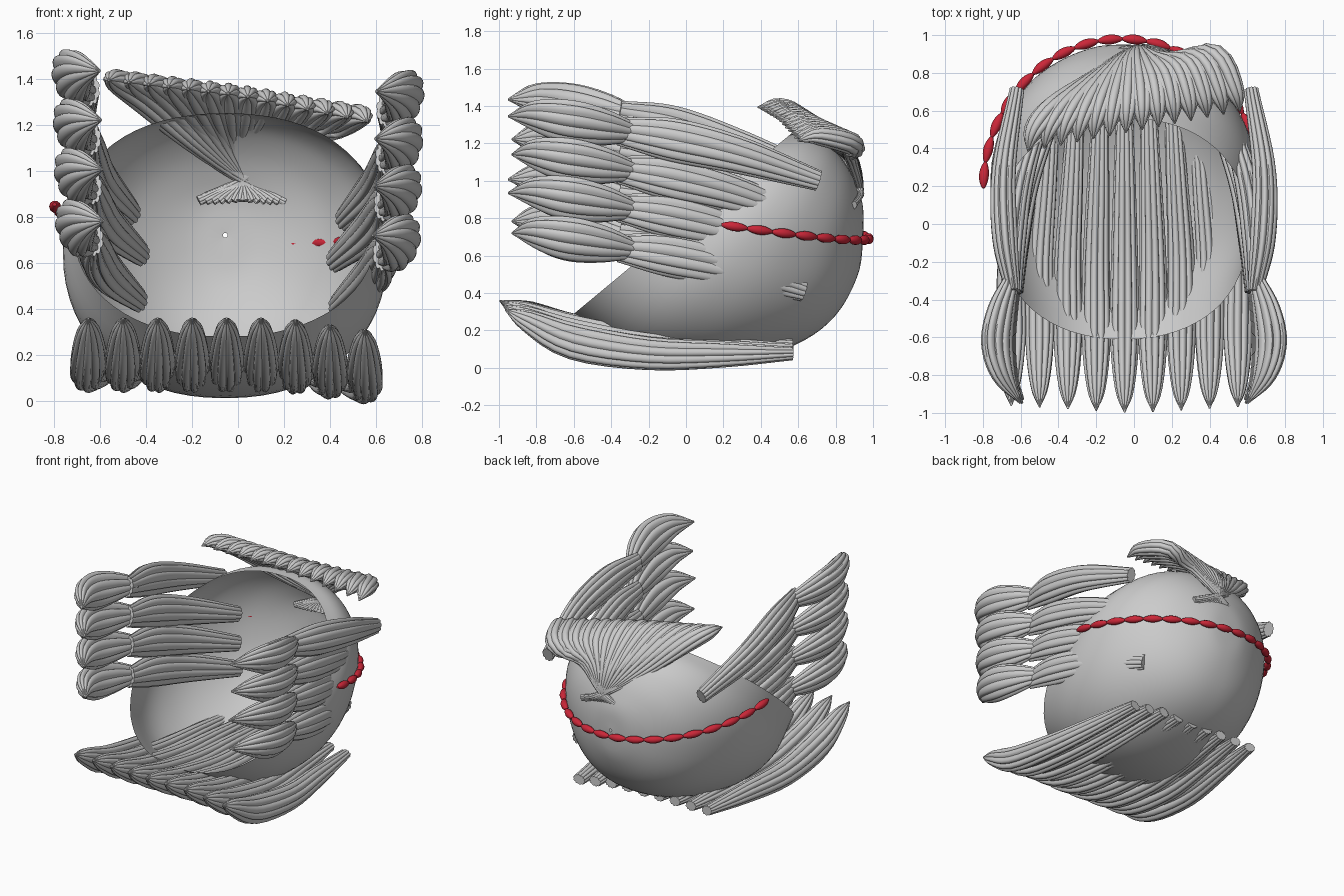
import bpy, bmesh, math
from mathutils import Vector as V

if "Cube" in bpy.data.objects:
    bpy.data.objects.remove(bpy.data.objects["Cube"])


def spline(pts, t):
    """Catmull-Rom value at t in 0..1 for a list of vectors."""
    n = len(pts) - 1
    i = min(int(t * n), n - 1)
    f = t * n - i
    b, c = pts[i], pts[i + 1]
    a = pts[i - 1] if i else b * 2 - c
    d = pts[i + 2] if i + 2 <= n else c * 2 - b
    return 0.5 * (b * 2 + (c - a) * f + (a * 2 - b * 5 + c * 4 - d) * f * f
                  + (b * 3 - a - c * 3 + d) * f ** 3)


def skin(name, rings, caps=True, mat=None):
    """Join closed rings of points into a smooth skin."""
    bm = bmesh.new()
    vs = [[bm.verts.new(p) for p in r] for r in rings]
    n = len(rings[0])
    for r, s in zip(vs, vs[1:]):
        for i in range(n):
            bm.faces.new((r[i], r[(i + 1) % n], s[(i + 1) % n], s[i]))
    if caps:
        bm.faces.new(vs[0])
        bm.faces.new(vs[-1])
    bmesh.ops.recalc_face_normals(bm, faces=bm.faces)
    me = bpy.data.meshes.new(name)
    bm.to_mesh(me)
    bm.free()
    ob = bpy.data.objects.new(name, me)
    bpy.context.collection.objects.link(ob)
    if mat:
        me.materials.append(mat)
    bpy.context.view_layer.objects.active = ob
    bpy.ops.object.select_all(action='DESELECT')
    ob.select_set(True)
    bpy.ops.object.shade_smooth_by_angle(angle=math.radians(40))
    return ob


def lock(name, pts, widths, thick, side, lobes=10, steps=20):
    """Lobed leaf-shaped lock of hair along a path; widths/thick are half sizes."""
    pts = [V(p) for p in pts]
    ws = [V((w, h, 0)) for w, h in zip(widths, thick)]
    seg = lobes * 6
    rings = []
    for k in range(steps + 1):
        t = k / steps
        p, wh = spline(pts, t), spline(ws, t)
        T = (spline(pts, min(t + .01, 1)) - spline(pts, max(t - .01, 0))).normalized()
        S = V(side)
        S = (S - T * S.dot(T)).normalized()
        N = T.cross(S)
        w, h = max(wh.x, .003), max(wh.y, .003)
        ring = []
        for i in range(seg):
            a = math.tau * i / seg
            r = .83 + .17 * abs(math.cos(a * lobes / 2)) ** .7
            ring.append(p + S * (w * r * math.cos(a)) + N * (h * r * math.sin(a)))
        rings.append(ring)
    return skin(name, rings)


# Cap: open bowl lofted between lower and upper profile (y, z) with half widths
CX = -.055
low = [(.95, .71), (.92, .5), (.8, .28), (.6, .13), (.3, .035), (0, .015), (-.3, .08), (-.61, .28)]
top = [(.95, .73), (.945, .87), (.91, .98), (.86, 1.08), (.79, 1.17), (.72, 1.22), (.65, 1.245), (.56, 1.25)]
half = [.01, .16, .335, .49, .615, .685, .705, .66]
lo = [V((0, *p)) for p in low]
hi = [V((0, *p)) for p in top]
hw = [V((w, 0, 0)) for w in half]
rings = []
for k in range(33):
    t = k / 32
    a, b, w = spline(lo, t), spline(hi, t), spline(hw, t).x
    ring = []
    for i in range(64):
        ang = math.tau * i / 64
        c, s = math.cos(ang), math.sin(ang)
        c = math.copysign(abs(c) ** .9, c)
        s = math.copysign(abs(s) ** .9, s)
        ring.append((a + b) / 2 + (b - a) / 2 * s + V((CX + w * c, 0, 0)))
    rings.append(ring)
skin("hair_cap", rings, caps=False)

# Row of long locks under the cap
for i in range(9):
    x = -.65 + i * 1.2 / 8
    dz = .025 if x < .2 else .025 - .14 * (x - .2)
    z0 = .1 + dz
    xb = CX + (x - CX) * .86
    e = -1.0 + .06 * abs(x)
    lock("lower_lock", [(xb, .57, z0), (xb + (x - xb) * .5, .2, .095 + dz), (x, -.2, .1 + dz),
                        (x, -.6, .165 + dz), (x, e + .12, .275 + dz), (x, e, .335 + dz)],
         [.045, .06, .072, .077, .05, .004], [.035, .07, .09, .1, .06, .004], (1, 0, .5 * x), 10)

# Side locks: a straight upper part inside or on the cap, then a curled end
for sx, lift in ((1, 0), (-1, .09)):
    roots = [(.65, .71, 1.0), (.49, .66, .79), (.45, .6, .61), (.46, .63, .41)]
    for i, (rx, ry, rz) in enumerate(roots):
        zj = (1.265, 1.06, .855, .64)[i] + lift * (1 - i * .1)
        xj = .67 - .005 * i

        def P(x, y, z):
            return (sx * (x - .03), y, z)

        bow = (.06, .06, .06, .055)[i]
        lock("side_lock", [P(rx, ry, rz + lift * .3),
                           P(rx * .6 + xj * .4 + bow, ry * .6 - .14, rz * .6 + zj * .4 + .03),
                           P(rx * .25 + xj * .75 + bow * .8, ry * .25 - .25, rz * .25 + zj * .75 + .02),
                           P(xj, -.36, zj)],
             [.055, .1, .115, .075], [.04, .065, .07, .04], (0, .2, 1), 10)
        lock("side_curl", [P(xj, -.27, zj - .01), P(xj + .06, -.45, zj + .02), P(xj + .085, -.63, zj + .05),
                           P(xj + .05, -.8, zj + .08), P(xj - .04, -.95 + .02 * (i % 2), zj + .08)],
             [.05, .105, .125, .09, .006], [.035, .07, .08, .06, .005], (.35 * sx, 0, 1), 10)

# Fan of locks over the back, crossing near one root point
for i in range(14):
    x = -.53 + i * 1.06 / 13
    y, z = .54 + .2 * x, 1.32 - .12 * x
    q, m = max(x, 0), min(x, 0)
    lock("fan_lock", [(.02 - .36 * x, .9, .87), (.02, .93, .96), (.4 * x, .88 + .2 * m, 1.13),
                      (.8 * x, y + .18 + .12 * q, z - .06), (x, y + .06, z + .01 - .05 * q),
                      (1.06 * x, y - .05, z + .01 - .1 * q)],
         [.022, .024, .045, .068, .055, .004], [.015, .02, .035, .06, .05, .004], (1, .3 * x, 0), 8)

# Red beaded cord round the back
red = bpy.data.materials.new("red")
red.diffuse_color = (.6, .02, .04, 1)
red.use_nodes = True
red.node_tree.nodes["Principled BSDF"].inputs["Base Color"].default_value = red.diffuse_color


def cord(a):
    s = math.sin(a)
    return V((-.062 + .735 * math.cos(a), .19 + .79 * s, .81 - .044 * math.cos(a) - .12 * s))


beads, per = 18, 10
rings = []
for k in range(beads * per + 1):
    a = math.pi * (1 - k / (beads * per))
    p = cord(a)
    T = (cord(a - .01) - cord(a + .01)).normalized()
    N = T.cross(V((0, 0, 1))).normalized()
    B = T.cross(N)
    r = .008 + .018 * abs(math.sin(math.pi * k / per)) ** .8
    rings.append([p + (N * math.cos(q) + B * math.sin(q)) * r
                  for q in (math.tau * j / 10 for j in range(10))])
skin("red_cord", rings, mat=red)
